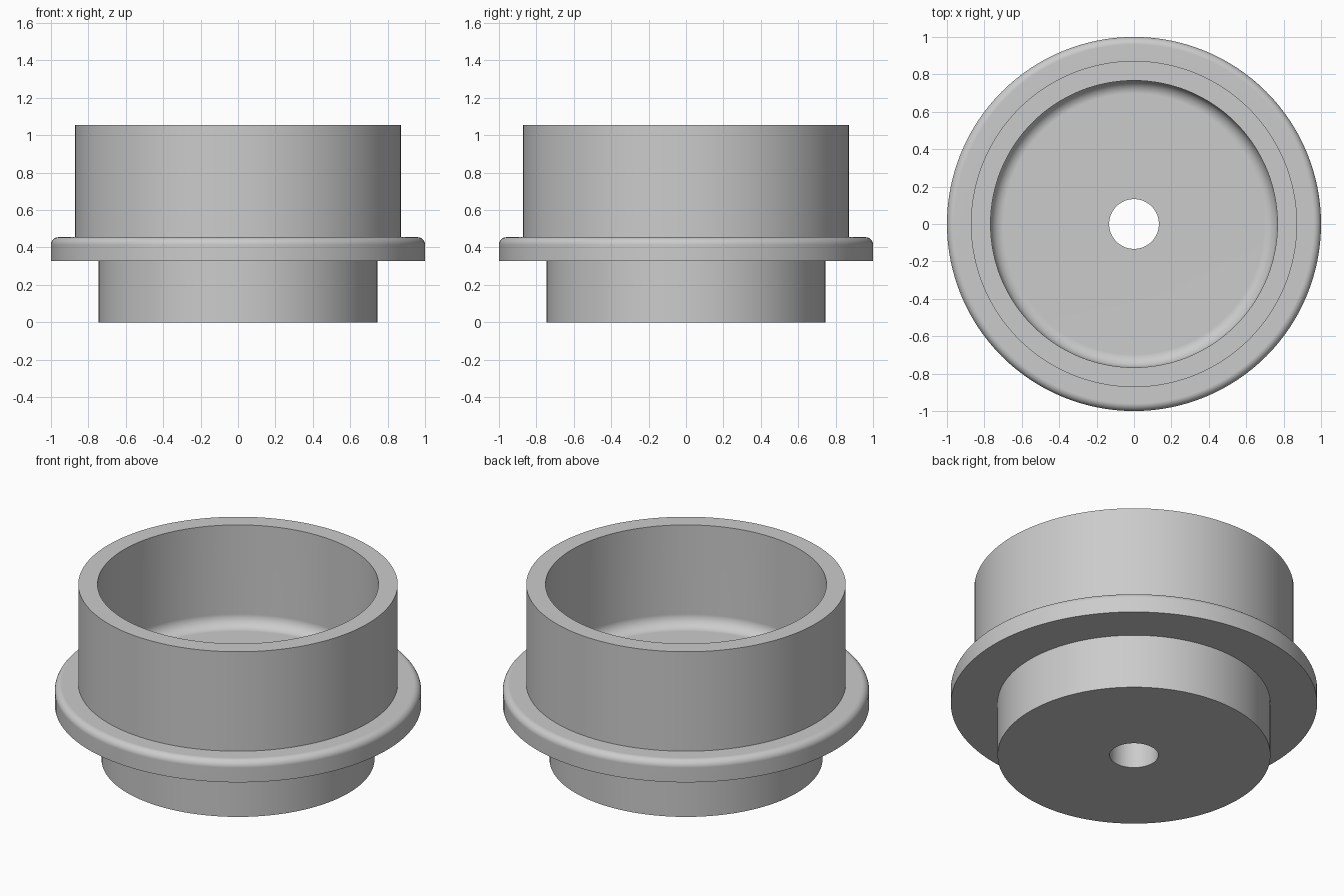
import bpy, bmesh, math

cube = bpy.data.objects.get("Cube")
if cube:
    bpy.data.objects.remove(cube)

SEGMENTS = 128
HOLE_R, BASE_R, FLANGE_R = 0.133, 0.745, 1.0
WALL_R, BORE_R = 0.872, 0.767
FLANGE_LOW, FLANGE_TOP, RIM = 0.327, 0.455, 1.054
FLOOR, FLANGE_FILLET, BORE_FILLET = 0.447, 0.04, 0.07


def arc(cx, cz, radius, start, end, steps=8):
    """Points of a fillet in the (radius, height) plane."""
    angles = [math.radians(start + (end - start) * i / steps) for i in range(steps + 1)]
    return [(cx + radius * math.cos(a), cz + radius * math.sin(a)) for a in angles]


def lathe(name, profile, material):
    """Revolve a closed profile around the z axis."""
    bm = bmesh.new()
    verts = [bm.verts.new((r, 0, z)) for r, z in profile]
    edges = [bm.edges.new((v, verts[(i + 1) % len(verts)])) for i, v in enumerate(verts)]
    bmesh.ops.spin(bm, geom=verts + edges, cent=(0, 0, 0), axis=(0, 0, 1),
                   angle=math.tau, steps=SEGMENTS)
    bmesh.ops.remove_doubles(bm, verts=bm.verts[:], dist=0.0001)
    bmesh.ops.recalc_face_normals(bm, faces=bm.faces[:])
    mesh = bpy.data.meshes.new(name)
    bm.to_mesh(mesh)
    bm.free()
    mesh.materials.append(material)
    obj = bpy.data.objects.new(name, mesh)
    bpy.context.collection.objects.link(obj)
    bpy.ops.object.select_all(action="DESELECT")
    obj.select_set(True)
    bpy.context.view_layer.objects.active = obj
    bpy.ops.object.shade_smooth_by_angle(angle=math.radians(30))
    # Keep the flat rings flat beside their fillets
    weighted = obj.modifiers.new("flat_rings", "WEIGHTED_NORMAL")
    weighted.keep_sharp = True
    return obj


grey = bpy.data.materials.new("plain_grey")
grey.use_nodes = True
colour = (0.6, 0.6, 0.6, 1)
grey.diffuse_color = colour
grey.node_tree.nodes["Principled BSDF"].inputs["Base Color"].default_value = colour

# Base plug and the flange with its rounded upper edge
profile = [(HOLE_R, 0), (BASE_R, 0), (BASE_R, FLANGE_LOW), (FLANGE_R, FLANGE_LOW)]
profile += arc(FLANGE_R - FLANGE_FILLET, FLANGE_TOP - FLANGE_FILLET, FLANGE_FILLET, 0, 90)
# Cup wall and rim
profile += [(WALL_R, FLANGE_TOP), (WALL_R, RIM), (BORE_R, RIM)]
# Rounded cup floor and the through hole
profile += arc(BORE_R - BORE_FILLET, FLOOR + BORE_FILLET, BORE_FILLET, 0, -90)
profile += [(HOLE_R, FLOOR)]

lathe("flanged_cup", profile, grey)
